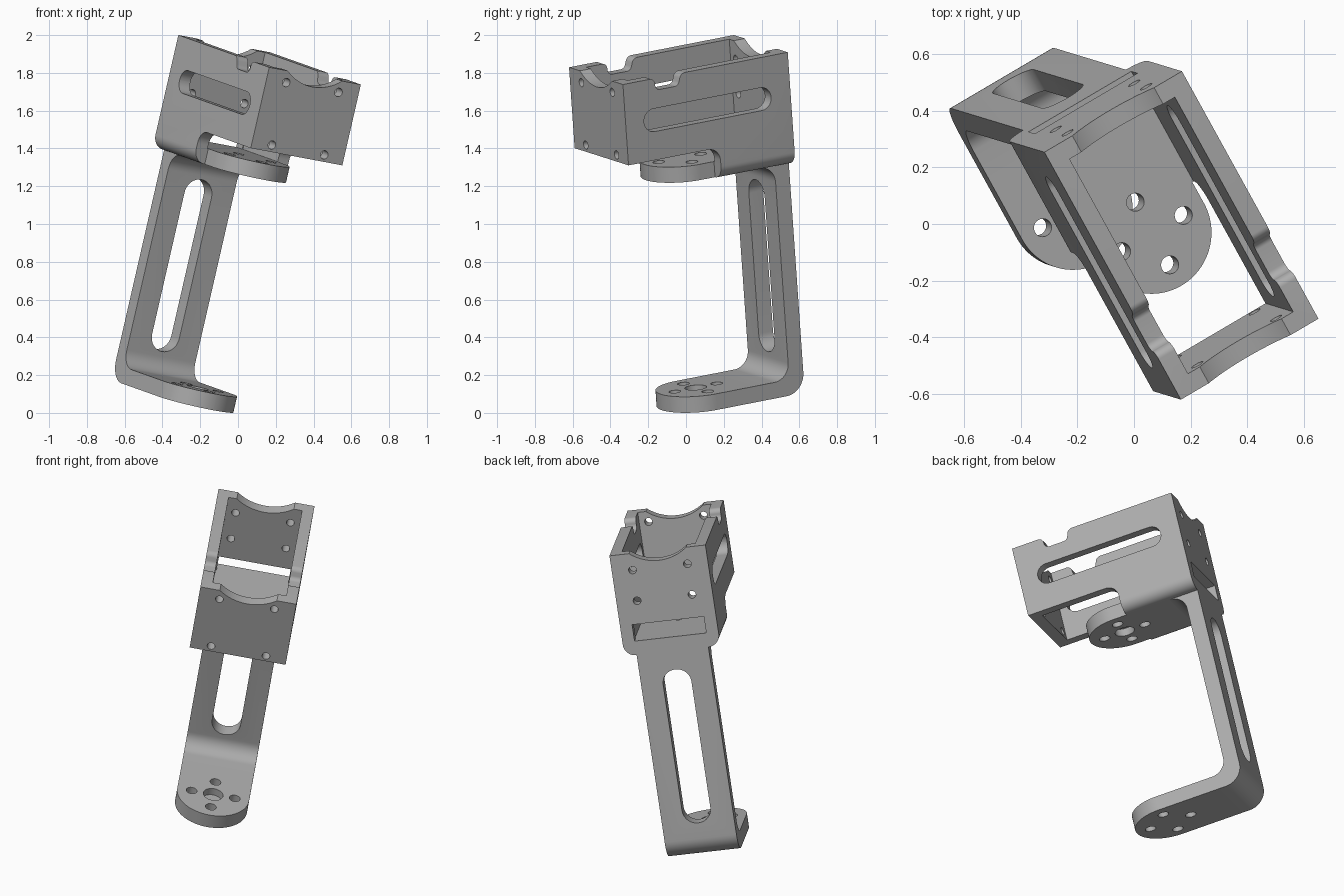
import bpy, bmesh, math
from mathutils import Matrix, Vector

cube = bpy.data.objects.get("Cube")
if cube:
    bpy.data.objects.remove(cube, do_unlink=True)

grey = bpy.data.materials.new("matte grey")
grey.use_nodes = True
COLOUR = (0.42, 0.42, 0.42, 1)
grey.diffuse_color = COLOUR
grey.node_tree.nodes["Principled BSDF"].inputs["Base Color"].default_value = COLOUR


def rounded(corners, steps=10):
    """Outline from (a, b, radius) corners, with true circular fillets."""
    out = []
    for i, (a, b, rad) in enumerate(corners):
        p = Vector((a, b))
        if not rad:
            out.append(p)
            continue
        d1 = (Vector(corners[i - 1][:2]) - p).normalized()
        d2 = (Vector(corners[(i + 1) % len(corners)][:2]) - p).normalized()
        half = d1.angle(d2) / 2
        centre = p + (d1 + d2).normalized() * rad / math.sin(half)
        reach = rad / math.tan(half)
        s, e = p + d1 * reach - centre, p + d2 * reach - centre
        turn = math.pi - 2 * half
        for k in range(steps + 1):
            t = k / steps
            out.append(centre + (s * math.sin((1 - t) * turn) + e * math.sin(t * turn)) / math.sin(turn))
    return out


def box_outline(a0, a1, b0, b1, rad=0):
    return rounded([(a0, b0, rad), (a1, b0, rad), (a1, b1, rad), (a0, b1, rad)])


def circle(a, b, rad, n=48):
    return [(a + rad * math.cos(2 * math.pi * i / n), b + rad * math.sin(2 * math.pi * i / n)) for i in range(n)]


def prism(name, outline, axis, lo, hi):
    """Extrude an outline along one axis."""
    place = {"x": lambda a, b, d: (d, a, b), "y": lambda a, b, d: (a, d, b), "z": lambda a, b, d: (a, b, d)}[axis]
    bm = bmesh.new()
    rings = [[bm.verts.new(place(a, b, d)) for a, b in outline] for d in (lo, hi)]
    n = len(outline)
    for ring in rings:
        bm.faces.new(ring)
    for i in range(n):
        j = (i + 1) % n
        bm.faces.new((rings[0][i], rings[0][j], rings[1][j], rings[1][i]))
    bmesh.ops.recalc_face_normals(bm, faces=bm.faces)
    mesh = bpy.data.meshes.new(name)
    bm.to_mesh(mesh)
    bm.free()
    mesh.materials.append(grey)
    obj = bpy.data.objects.new(name, mesh)
    bpy.context.collection.objects.link(obj)
    return obj


def combine(target, tools, operation):
    bpy.context.view_layer.objects.active = target
    for tool in tools:
        mod = target.modifiers.new("bool", "BOOLEAN")
        mod.operation, mod.solver, mod.object = operation, "EXACT", tool
        bpy.ops.object.modifier_apply(modifier=mod.name)
        bpy.data.objects.remove(tool, do_unlink=True)


# Shared sizes, with x across, y to the back and z up along the arm
W, R = 0.285, 0.213                    # cage half width, mount radius
FRONT, BACK, HUB = -0.304, 0.707, 0.168
WALL = 0.067
BASE, FLOOR, LIP, TOP = 1.245, 1.33, 1.418, 1.858
FOOT, FOOT_TOP = -0.007, 0.08


def mount_plate(z0, z1, back):
    outline = rounded([(-R, back, 0), (-R, HUB - R, R * 0.999), (R, HUB - R, R * 0.999), (R, back, 0)], 24)
    return prism("mount_plate", outline, "z", z0, z1)


def mount_holes(z0, z1, r0, r1):
    """Four through holes and one blind centre recess."""
    spots = [(0.128, 0), (-0.128, 0), (0, 0.128), (0, -0.128)]
    holes = [prism("hole", circle(x, HUB + y, 0.032, 24), "z", z0 - 0.02, z1 + 0.02) for x, y in spots]
    return holes + [prism("recess", circle(0, HUB, 0.058), "z", r0, r1)]


# Upper cage: side profile with notched top and raised front lip
cage = prism("upper_cage", rounded([
    (FRONT, LIP, 0), (0.255, LIP, 0.07), (0.255, BASE, 0), (BACK, BASE, 0), (BACK, TOP, 0),
    (0.05, TOP, 0.035), (0.03, TOP - 0.065, 0.03), (-0.11, TOP - 0.065, 0.03),
    (-0.11, TOP, 0.03), (FRONT, TOP, 0)]), "x", -W, W)

# Round the two long bottom edges
bm = bmesh.new()
bm.from_mesh(cage.data)
edges = [e for e in bm.edges if all(abs(v.co.z - BASE) < 1e-4 for v in e.verts)
         and abs(e.verts[0].co.x - e.verts[1].co.x) < 1e-4]
bmesh.ops.bevel(bm, geom=edges, offset=0.07, segments=10, profile=0.5, affect="EDGES")
bm.to_mesh(cage.data)
bm.free()

# Hollow, side slots, top arches and rear window
SLOT = 1.634
cutters = [
    prism("hollow", box_outline(-W + WALL, W - WALL, FRONT + WALL, BACK - WALL), "z", FLOOR, TOP + 0.2),
    prism("side_slots", box_outline(-0.192, 0.588, SLOT - 0.062, SLOT + 0.062, 0.0619), "x", -W - 0.1, W + 0.1),
    prism("arches", circle(0, TOP + 0.21, 0.27, 96), "y", FRONT - 0.1, BACK + 0.1),
    prism("rear_window", box_outline(-R, R, FLOOR, FLOOR + 0.1), "y", BACK - 0.15, BACK + 0.1),
]
# Screw holes in the front and rear walls
for y, heights in ((FRONT, (1.455, 1.795)), (BACK, (1.57, 1.757))):
    for z in heights:
        for x in (-0.163, 0.163):
            cutters.append(prism("screw_hole", circle(x, z, 0.023, 24), "y", y - 0.1, y + 0.1))
combine(cage, cutters, "DIFFERENCE")
combine(cage, [mount_plate(BASE, FLOOR, 0.45)], "UNION")
combine(cage, mount_holes(BASE, FLOOR, BASE - 0.1, BASE + 0.045), "DIFFERENCE")

# Arm: flat bar with a foot and filleted bends
INNER = BACK - 0.088
arm = prism("arm", rounded([
    (HUB, FOOT, 0), (BACK, FOOT, 0.11), (BACK, BASE, 0), (INNER - 0.09, BASE, 0)]
    [:4]) + [Vector((INNER - 0.09 + 0.09 * math.sin(t * math.pi / 20), BASE - 0.09 + 0.09 * math.cos(t * math.pi / 20)))
             for t in range(1, 11)]
    + rounded([(INNER, BASE - 0.2, 0), (INNER, FOOT_TOP, 0.09), (HUB, FOOT_TOP, 0)]), "x", -R, R)
combine(arm, [mount_plate(FOOT, FOOT_TOP, 0.4)], "UNION")
combine(arm, mount_holes(FOOT, FOOT_TOP, FOOT_TOP - 0.045, FOOT_TOP + 0.1)
        + [prism("arm_slot", box_outline(-0.084, 0.084, 0.197, 1.133, 0.0839), "y", INNER - 0.1, BACK + 0.1)],
        "DIFFERENCE")

# Tilt the whole assembly into its resting pose
back = Vector((-0.476, 0.863, 0.169)).normalized()
up = Vector((0.2226, -0.0676, 0.972))
up = (up - back * up.dot(back)).normalized()
pose = Matrix((back.cross(up), back, up)).transposed().to_4x4() @ Matrix.Translation((-0.177, 0, 0))
for obj in (cage, arm):
    obj.data.transform(pose)
    bpy.ops.object.select_all(action="DESELECT")
    obj.select_set(True)
    bpy.context.view_layer.objects.active = obj
    bpy.ops.object.shade_smooth_by_angle(angle=math.radians(30))
